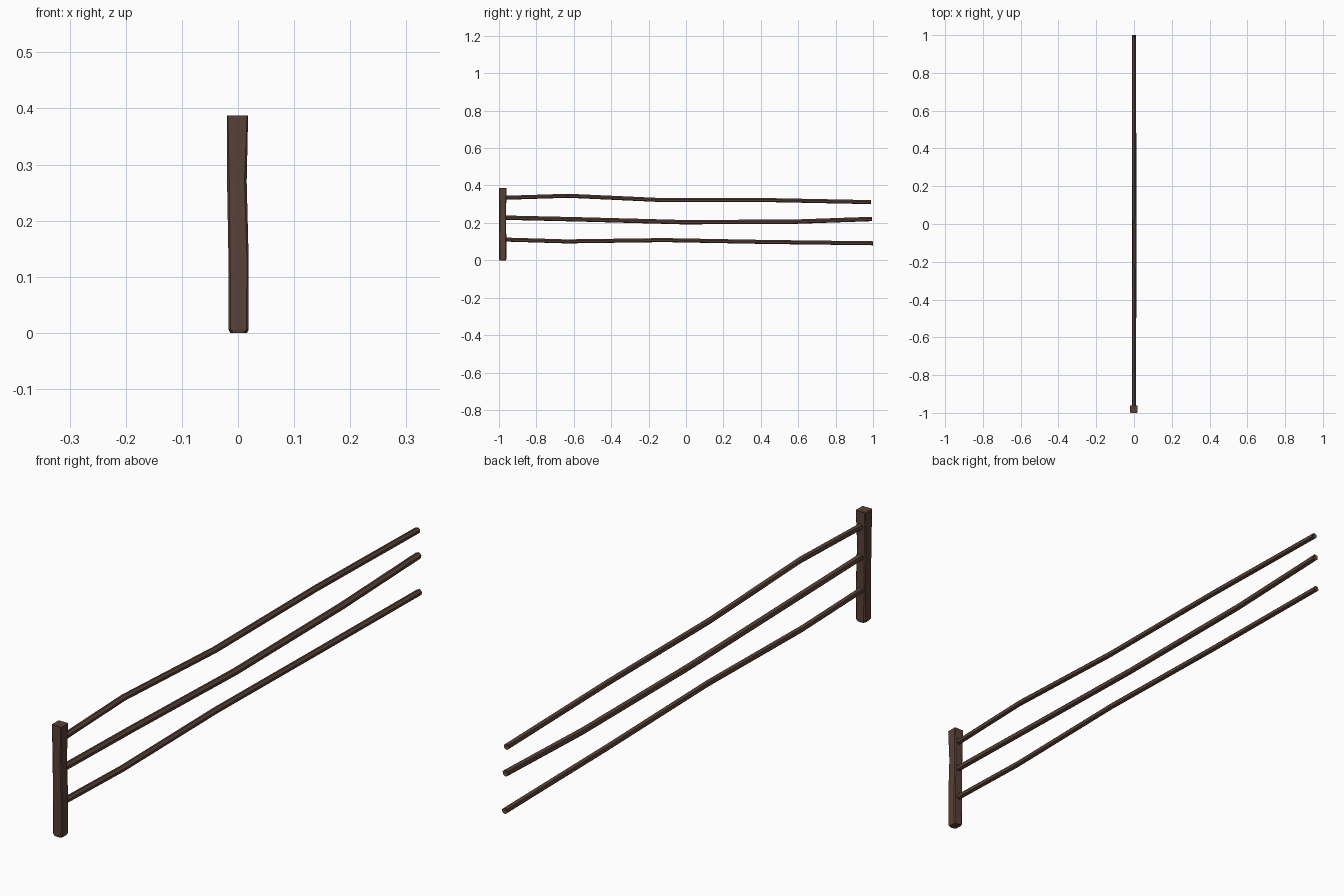
import bpy, bmesh, math
from mathutils import Vector

if "Cube" in bpy.data.objects:
    bpy.data.objects.remove(bpy.data.objects["Cube"])

wood = bpy.data.materials.new("dark brown wood")
wood.diffuse_color = (0.098, 0.053, 0.038, 1)
wood.use_nodes = True
wood.node_tree.nodes["Principled BSDF"].inputs["Base Color"].default_value = wood.diffuse_color


def loft(name, rings):
    """Skin a list of closed rings and cap both ends."""
    bm = bmesh.new()
    loops = [[bm.verts.new(p) for p in ring] for ring in rings]
    n = len(loops[0])
    for a, b in zip(loops, loops[1:]):
        for i in range(n):
            j = (i + 1) % n
            bm.faces.new((a[i], a[j], b[j], b[i]))
    # end caps, sunk slightly in the middle like rough cut wood
    for loop, inner in ((loops[0], loops[1]), (loops[-1], loops[-2])):
        mid = sum((v.co for v in loop), Vector()) / n
        away = sum((v.co for v in inner), Vector()) / n
        c = bm.verts.new(mid + (away - mid).normalized() * 0.003)
        for i in range(n):
            bm.faces.new((loop[i], loop[(i + 1) % n], c))
    bmesh.ops.recalc_face_normals(bm, faces=bm.faces)
    me = bpy.data.meshes.new(name)
    bm.to_mesh(me)
    bm.free()
    me.materials.append(wood)
    ob = bpy.data.objects.new(name, me)
    bpy.context.collection.objects.link(ob)
    return ob


# Post: slightly wavering square timber with worn corners
def post_ring(z, cx, hx, hy, c):
    pts = [(hx, -hy + c), (hx, hy - c), (hx - c, hy), (-hx + c, hy),
           (-hx, hy - c), (-hx, -hy + c), (-hx + c, -hy), (hx - c, -hy)]
    return [(cx + x, -0.98 + y, z) for x, y in pts]


loft("fence_post", [post_ring(*r) for r in (
    (0.000, 0.001, 0.0150, 0.0175, 0.006),
    (0.006, 0.001, 0.0180, 0.0190, 0.004),
    (0.130, 0.001, 0.0180, 0.0190, 0.003),
    (0.270, -0.002, 0.0175, 0.0185, 0.004),
    (0.387, -0.001, 0.0190, 0.0200, 0.002))])


# Rails: bent six-sided poles running back from the post
def rail(name, path, r):
    rings = []
    for y, z, x in path:
        rings.append([(x + r * math.cos(k * math.pi / 3 + 0.3), y,
                       z + r * math.sin(k * math.pi / 3 + 0.3)) for k in range(6)])
    loft(name, rings)


rail("top_rail", [(-0.975, 0.334, 0), (-0.63, 0.345, -0.001), (-0.13, 0.322, 0.002),
                  (0.43, 0.322, 0), (0.99, 0.311, 0)], 0.011)
rail("middle_rail", [(-0.975, 0.228, 0), (-0.58, 0.219, 0), (-0.02, 0.204, 0.003),
                     (0.57, 0.206, 0), (0.995, 0.221, 0)], 0.012)
rail("bottom_rail", [(-0.975, 0.111, 0), (-0.64, 0.101, 0), (-0.12, 0.108, 0.001),
                     (0.43, 0.098, -0.001), (1.0, 0.091, 0)], 0.011)
